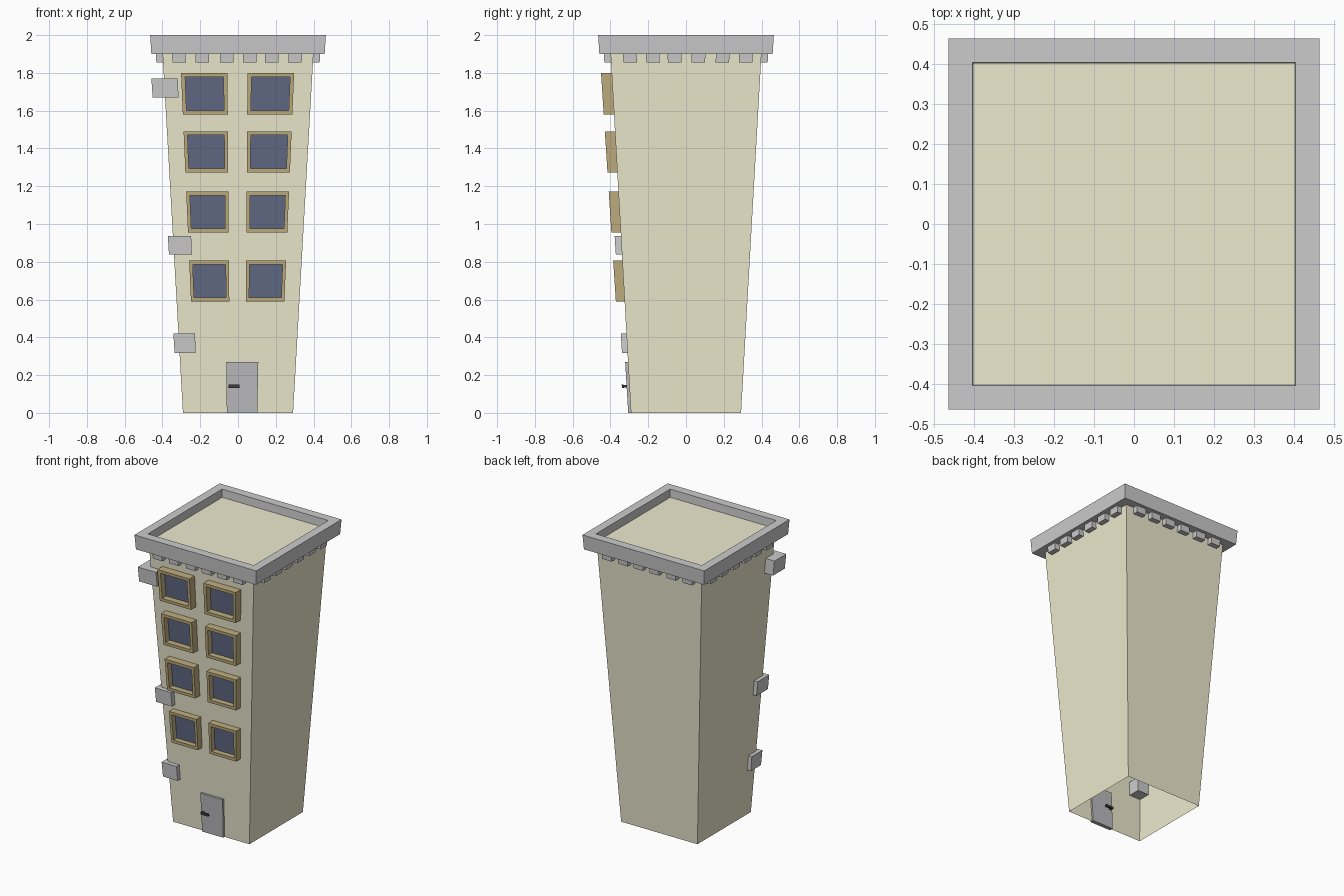
import bpy, bmesh

if "Cube" in bpy.data.objects:
    bpy.data.objects.remove(bpy.data.objects["Cube"])


def mat(name, rgb):
    m = bpy.data.materials.new(name)
    m.diffuse_color = (*rgb, 1)
    m.use_nodes = True
    m.node_tree.nodes["Principled BSDF"].inputs["Base Color"].default_value = m.diffuse_color
    return m


TAN = mat("plaster", (0.85, 0.82, 0.62))
BROWN = mat("frame_wood", (0.52, 0.42, 0.21))
GLASS = mat("dark_glass", (0.12, 0.145, 0.23))
DOOR = mat("door_grey", (0.5, 0.5, 0.52))
DARK = mat("handle_dark", (0.05, 0.05, 0.05))


def taper(u, v, z):
    """u, v are in wall half-widths (wall at +-1); the tower widens upward."""
    w = 0.2915 + 0.0567 * z
    return (u * w, v * w, z)


def finish(bm, name, material):
    bmesh.ops.recalc_face_normals(bm, faces=bm.faces)
    me = bpy.data.meshes.new(name)
    bm.to_mesh(me)
    bm.free()
    ob = bpy.data.objects.new(name, me)
    bpy.context.collection.objects.link(ob)
    if material:
        me.materials.append(material)
    return ob


def box(name, u, v, z, material=None, open_bottom=False):
    bm = bmesh.new()
    bmesh.ops.create_cube(bm, size=1)
    if open_bottom:
        low = [f for f in bm.faces if f.normal.z < -0.5]
        bmesh.ops.delete(bm, geom=low, context='FACES_ONLY')
    for p in bm.verts:
        i, j, k = (int(c > 0) for c in p.co)
        p.co = taper(u[i], v[j], z[k])
    return finish(bm, name, material)


def ring(name, outer, inner, depth, place, material=None):
    """Rectangular ring; rectangles are (a0, a1, b0, b1), place maps (a, b, d)."""
    bm = bmesh.new()
    loops = []
    for a0, a1, b0, b1 in (outer, inner):
        for d in depth:
            corners = ((a0, b0), (a1, b0), (a1, b1), (a0, b1))
            loops.append([bm.verts.new(place(a, b, d)) for a, b in corners])
    o0, o1, i0, i1 = loops
    for p, q in ((o0, o1), (o1, i1), (i1, i0), (i0, o0)):
        for k in range(4):
            n = (k + 1) % 4
            bm.faces.new((p[k], p[n], q[n], q[k]))
    return finish(bm, name, material)


# Tower walls and sunken roof, open underneath
box("tower_walls", (-1, 1), (-1, 1), (0, 1.945), TAN, open_bottom=True)

# Cornice
ring("cornice", (-1.149, 1.149, -1.149, 1.149), (-1, 1, -1, 1), (1.9, 2.0), taper)

# Small brackets below the cornice on all four sides
bz = (1.856, 1.9)
for s, face in ((-1, "front"), (1, "back")):
    for c in (-0.785, -0.476, -0.15, 0.156, 0.45, 0.76):
        box(face + "_bracket", (c - 0.09, c + 0.09), sorted((s * 0.98, s * 1.09)), bz)
for s, face in ((-1, "left"), (1, "right")):
    for c in (-0.745, -0.44, -0.153, 0.166, 0.486, 0.795):
        box(face + "_bracket", sorted((s * 0.98, s * 1.09)), (c - 0.09, c + 0.09), bz)

# Windows: four rows of two, frame plus recessed pane
for z0 in (0.589, 0.955, 1.273, 1.581):
    z1 = z0 + 0.218
    for u0, u1 in ((-0.766, -0.142), (0.128, 0.755)):
        inner = (u0 + 0.053, u1 - 0.053, z0 + 0.021, z1 - 0.021)
        ring("window_frame", (u0, u1, z0, z1), inner, (-1.143, -0.98),
             lambda a, b, d: taper(a, d, b), BROWN)
        box("window_pane", inner[:2], (-1.03, -0.98), inner[2:], GLASS)

# Door with a handle on both sides
box("door", (-0.203, 0.35), (-1.05, -0.96), (0, 0.27), DOOR)
for name, v in (("outer_handle", (-1.135, -1.1)), ("inner_handle", (-0.91, -0.875))):
    box(name, (-0.165, 0.025), v, (0.133, 0.149), DARK)
box("handle_spindle", (-0.165, -0.115), (-1.11, -0.9), (0.135, 0.147), DARK)

# Corner stones on the front left edge
for u, v, z in (((-1.17, -0.815), (-1.12, -0.79), (1.67, 1.77)),
                ((-1.078, -0.72), (-1.096, -0.73), (0.838, 0.936)),
                ((-1.085, -0.723), (-1.095, -0.73), (0.318, 0.419))):
    box("corner_stone", u, v, z)
